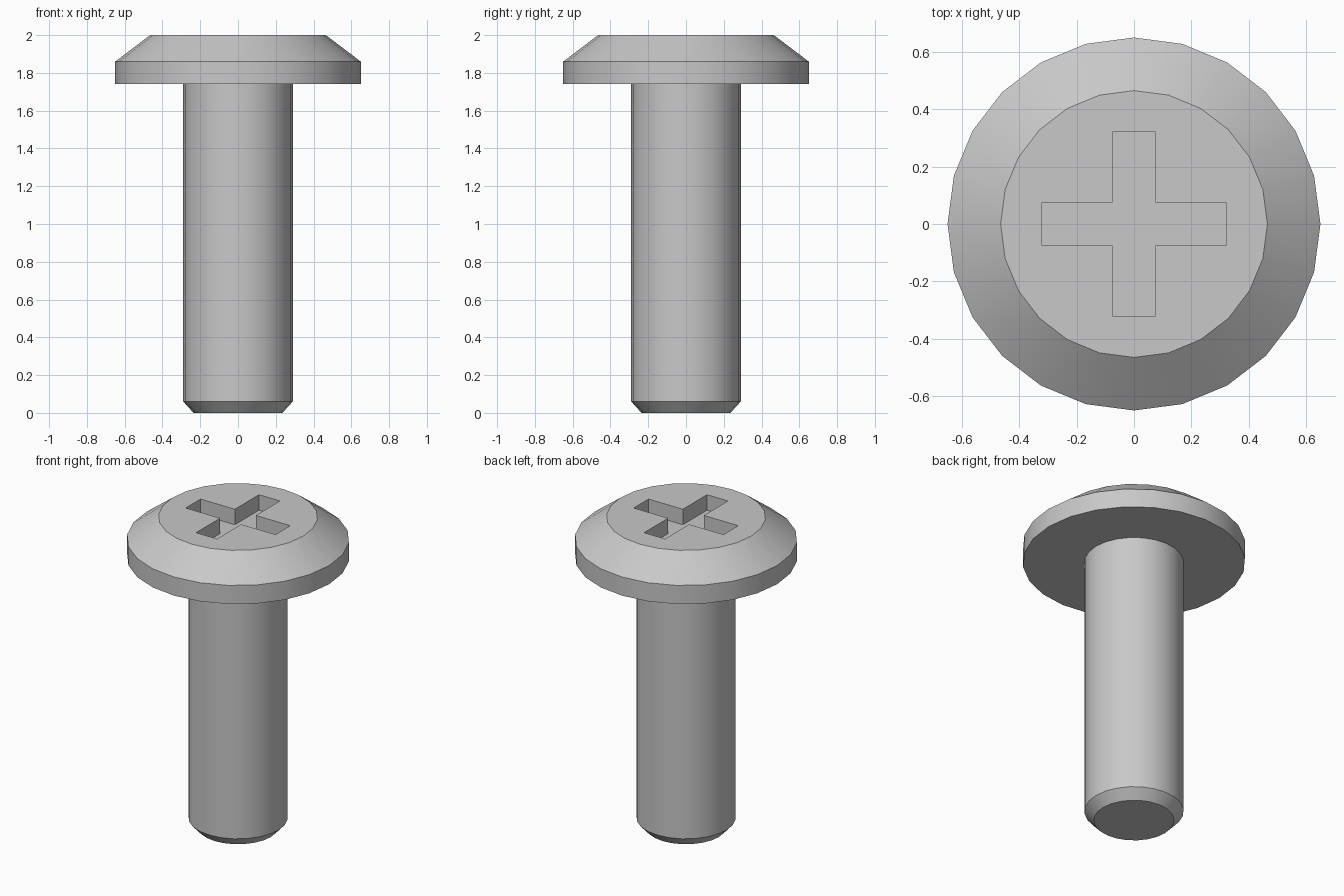
import bpy, bmesh, math
from mathutils import Matrix

if "Cube" in bpy.data.objects:
    bpy.data.objects.remove(bpy.data.objects["Cube"], do_unlink=True)

SIDES = 24
SLOT_DEPTH = 0.1

steel = bpy.data.materials.new("grey_steel")
steel.use_nodes = True
colour = (0.58, 0.58, 0.58, 1)
steel.diffuse_color = colour
steel.node_tree.nodes["Principled BSDF"].inputs["Base Color"].default_value = colour


def make_object(name, bm):
    bmesh.ops.recalc_face_normals(bm, faces=bm.faces)
    mesh = bpy.data.meshes.new(name)
    bm.to_mesh(mesh)
    bm.free()
    mesh.materials.append(steel)
    obj = bpy.data.objects.new(name, mesh)
    bpy.context.collection.objects.link(obj)
    return obj


def lathe(name, profile):
    """Turn (radius, z) points around z and cap both ends."""
    bm = bmesh.new()
    rings = []
    for r, z in profile:
        ring = bmesh.ops.create_circle(bm, segments=SIDES, radius=r,
                                       matrix=Matrix.Translation((0, 0, z)))
        rings.append(ring["verts"])
    for low, high in zip(rings, rings[1:]):
        for i in range(SIDES):
            j = (i + 1) % SIDES
            bm.faces.new((low[i], low[j], high[j], high[i]))
    bm.faces.new(rings[0])
    bm.faces.new(rings[-1])
    return make_object(name, bm)


def cross_prism(name, arm, half, bottom, top):
    """Plus-shaped block, one quarter outline turned four times."""
    bm = bmesh.new()
    outline = []
    for k in range(4):
        turn = Matrix.Rotation(k * math.pi / 2, 3, "Z")
        for x, y in ((arm, -half), (arm, half), (half, half)):
            outline.append(bm.verts.new(turn @ Matrix.Translation((x, y, bottom)).translation))
    face = bm.faces.new(outline)
    new = bmesh.ops.extrude_face_region(bm, geom=[face])["geom"]
    verts = [g for g in new if isinstance(g, bmesh.types.BMVert)]
    bmesh.ops.translate(bm, verts=verts, vec=(0, 0, top - bottom))
    return make_object(name, bm)


# Chamfered shank and bevelled head turned as one body
screw = lathe("screw_body", [(0.235, 0), (0.29, 0.06), (0.29, 1.74),
                             (0.65, 1.74), (0.65, 1.86), (0.465, 2)])

# Cross-shaped driver recess
cutter = cross_prism("recess_cutter", 0.32, 0.075, 2 - SLOT_DEPTH, 2.1)
cutter.hide_render = True
cut = screw.modifiers.new("driver_recess", "BOOLEAN")
cut.operation = "DIFFERENCE"
cut.solver = "EXACT"
cut.object = cutter

bpy.ops.object.select_all(action="DESELECT")
screw.select_set(True)
bpy.context.view_layer.objects.active = screw
bpy.ops.object.modifier_apply(modifier=cut.name)
bpy.data.objects.remove(cutter, do_unlink=True)
bpy.ops.object.shade_smooth_by_angle(angle=math.radians(30))
